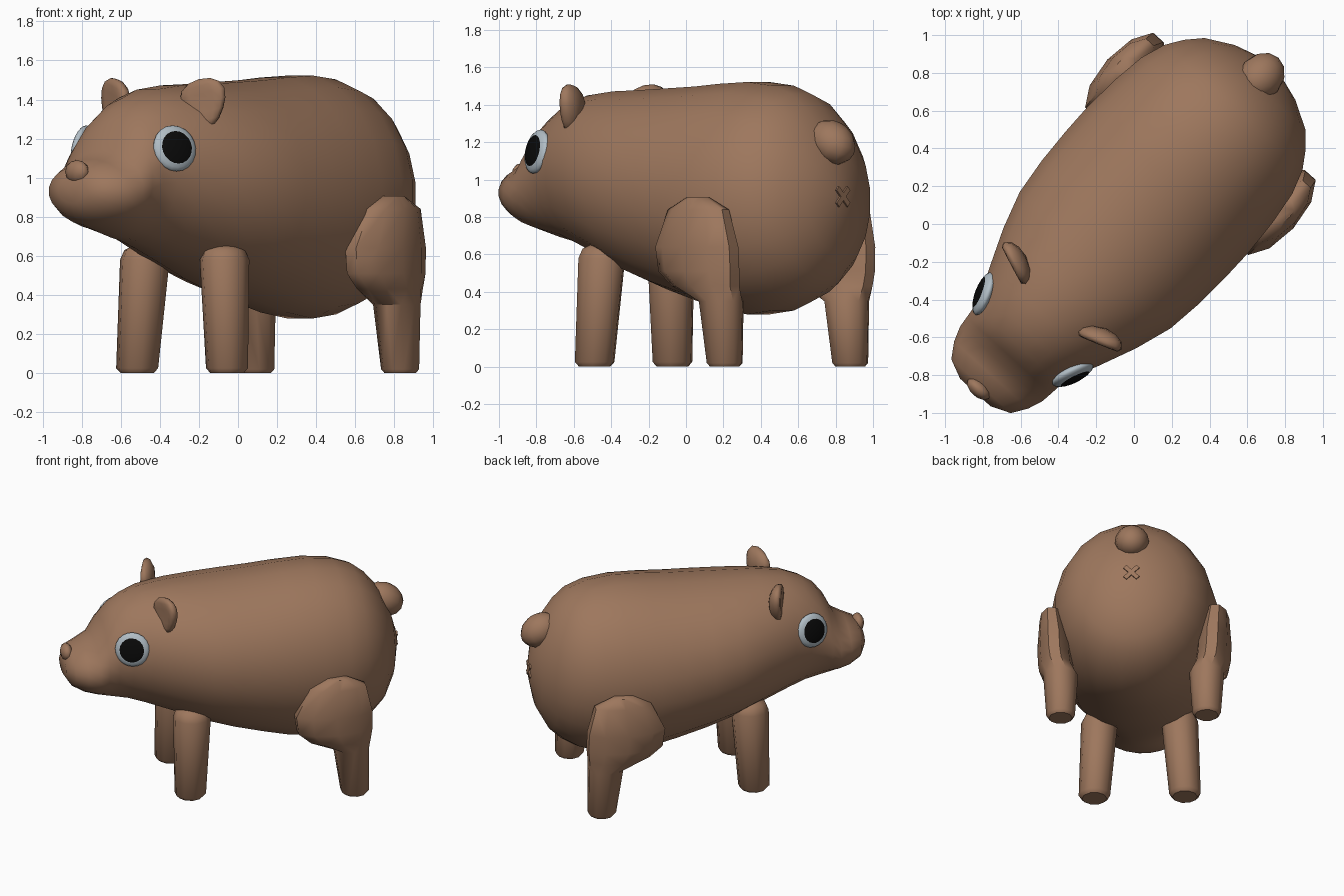
import bpy, bmesh, math
from mathutils import Matrix, Vector

cube = bpy.data.objects.get("Cube")
if cube:
    bpy.data.objects.remove(cube, do_unlink=True)


def material(name, rgb):
    m = bpy.data.materials.new(name)
    m.use_nodes = True
    m.diffuse_color = (*rgb, 1)
    m.node_tree.nodes["Principled BSDF"].inputs["Base Color"].default_value = (*rgb, 1)
    return m


BROWN = material("brown_hide", (0.34, 0.185, 0.11))
GREY = material("pale_grey", (0.44, 0.51, 0.56))
BLACK = material("black", (0.003, 0.003, 0.003))

# The animal stands turned: local x = forward, local y = its left
HEADING = math.atan2(-0.74, -0.67)
TURN = Matrix.Rotation(HEADING, 4, 'Z') @ Matrix.Translation((0, -0.024, 0))


def finish(bm, name, mats=(BROWN,), angle=50):
    bmesh.ops.recalc_face_normals(bm, faces=bm.faces)
    bm.transform(TURN)
    me = bpy.data.meshes.new(name)
    bm.to_mesh(me)
    bm.free()
    for m in mats:
        me.materials.append(m)
    ob = bpy.data.objects.new(name, me)
    bpy.context.collection.objects.link(ob)
    bpy.ops.object.select_all(action='DESELECT')
    ob.select_set(True)
    bpy.context.view_layer.objects.active = ob
    bpy.ops.object.shade_smooth_by_angle(angle=math.radians(angle))


def loft(bm, rings):
    """Skin a list of point rings and close both ends."""
    loops = [[bm.verts.new(p) for p in ring] for ring in rings]
    n = len(loops[0])
    for a, b in zip(loops, loops[1:]):
        for i in range(n):
            j = (i + 1) % n
            bm.faces.new((a[i], a[j], b[j], b[i]))
    for end in (loops[0], loops[-1]):
        bm.faces.new(end)


def circle(n):
    return [(math.cos(t), math.sin(t)) for t in
            (2 * math.pi * (i + 0.5) / n for i in range(n))]


def blob(centre, size, axes=Matrix(), segs=12, rings=8):
    """Ellipsoid whose own axes may be turned; returns a bmesh."""
    bm = bmesh.new()
    bmesh.ops.create_uvsphere(bm, u_segments=segs, v_segments=rings, radius=1)
    bm.transform(Matrix.Translation(centre) @ axes @ Matrix.Diagonal((*size, 1)))
    return bm


# Body and head: forward position, belly height, back height, half width
BODY = [(-1.105, .82, .97, .07), (-1.06, .62, 1.14, .22), (-.98, .47, 1.30, .365),
        (-.90, .395, 1.395, .44), (-.81, .34, 1.465, .50), (-.68, .293, 1.51, .545),
        (-.50, .272, 1.53, .57), (-.30, .303, 1.52, .582), (-.12, .35, 1.505, .58),
        (.08, .407, 1.495, .57), (.28, .475, 1.485, .545), (.48, .555, 1.478, .48),
        (.68, .63, 1.455, .395), (.80, .67, 1.41, .34), (.89, .69, 1.35, .313),
        (.96, .71, 1.26, .305), (1.02, .73, 1.14, .298), (1.10, .755, 1.095, .268),
        (1.18, .80, 1.06, .215), (1.225, .87, .99, .11)]
bm = bmesh.new()
loft(bm, [[(u, w * c, (lo + hi) / 2 + (hi - lo) / 2 * s) for c, s in circle(20)]
          for u, lo, hi, w in BODY])
finish(bm, "body", angle=80)

# Nose
finish(blob((1.2, 0, 1.03), (.042, .075, .06), segs=10, rings=6), "nose", angle=80)

# Tail stub, pointing back and a little down
tilt = Matrix.Rotation(math.radians(-30), 4, 'Y')
finish(blob((-1.03, 0, 1.2), (.143, .117, .112), tilt), "tail", angle=80)

# Small raised cross below the tail
bm = bmesh.new()
for a in (45, -45):
    bmesh.ops.create_cube(bm, size=1, matrix=Matrix.Translation((-1.1, 0, .91))
                          @ Matrix.Rotation(math.radians(a), 4, 'X')
                          @ Matrix.Diagonal((.03, .125, .03, 1)))
finish(bm, "rear_cross")

# Legs: height, forward, sideways, half length, half width
FRONT_LEG = [(0, .40, .31, .085, .085), (.025, .40, .31, .108, .108),
             (.58, .38, .275, .13, .126), (.63, .38, .27, .11, .108), (.655, .38, .27, .06, .06)]
HIND_LEG = [(0, -.71, .50, .08, .08), (.02, -.71, .50, .098, .098),
            (.35, -.685, .50, .125, .12), (.43, -.60, .53, .22, .12),
            (.51, -.56, .54, .272, .12), (.64, -.55, .545, .28, .12),
            (.84, -.575, .56, .205, .09), (.905, -.58, .57, .075, .04)]

for label, side in (("left", 1), ("right", -1)):
    for name, rows in (("front_leg", FRONT_LEG), ("hind_leg", HIND_LEG)):
        bm = bmesh.new()
        loft(bm, [[(u + ru * c, side * (v + rv * s), z) for c, s in circle(10)]
                  for z, u, v, ru, rv in rows])
        finish(bm, f"{label}_{name}", angle=45)

    # Ear: a thick leaf, narrow at the base, with a shallow hollow in front
    bm = blob((0, 0, 0), (.07, .15, .125), segs=12, rings=8)
    for p in bm.verts:
        if p.co.x > 0:
            p.co.x *= 0.9 - p.co.x / .11
        p.co.y *= 0.8 + 0.3 * p.co.z / .125
    bm.transform(Matrix.Translation((.575, side * .312, 1.383))
                 @ Matrix.Rotation(side * math.radians(20), 4, 'Z')
                 @ Matrix.Rotation(side * math.radians(14), 4, 'X'))
    finish(bm, f"{label}_ear", angle=80)

    # Eye: flattened dome with a dark pupil on its outer face
    out = Vector((.36, side * .91, .2)).to_track_quat('Z', 'Y').to_matrix().to_4x4()
    bm = bmesh.new()
    bmesh.ops.create_uvsphere(bm, u_segments=20, v_segments=12, radius=1)
    for f in bm.faces:
        f.material_index = int(f.calc_center_median().z > .7)
    bm.transform(Matrix.Translation((.808, side * .318, 1.15)) @ out
                 @ Matrix.Diagonal((.12, .12, .04, 1)))
    finish(bm, f"{label}_eye", (GREY, BLACK), angle=60)
